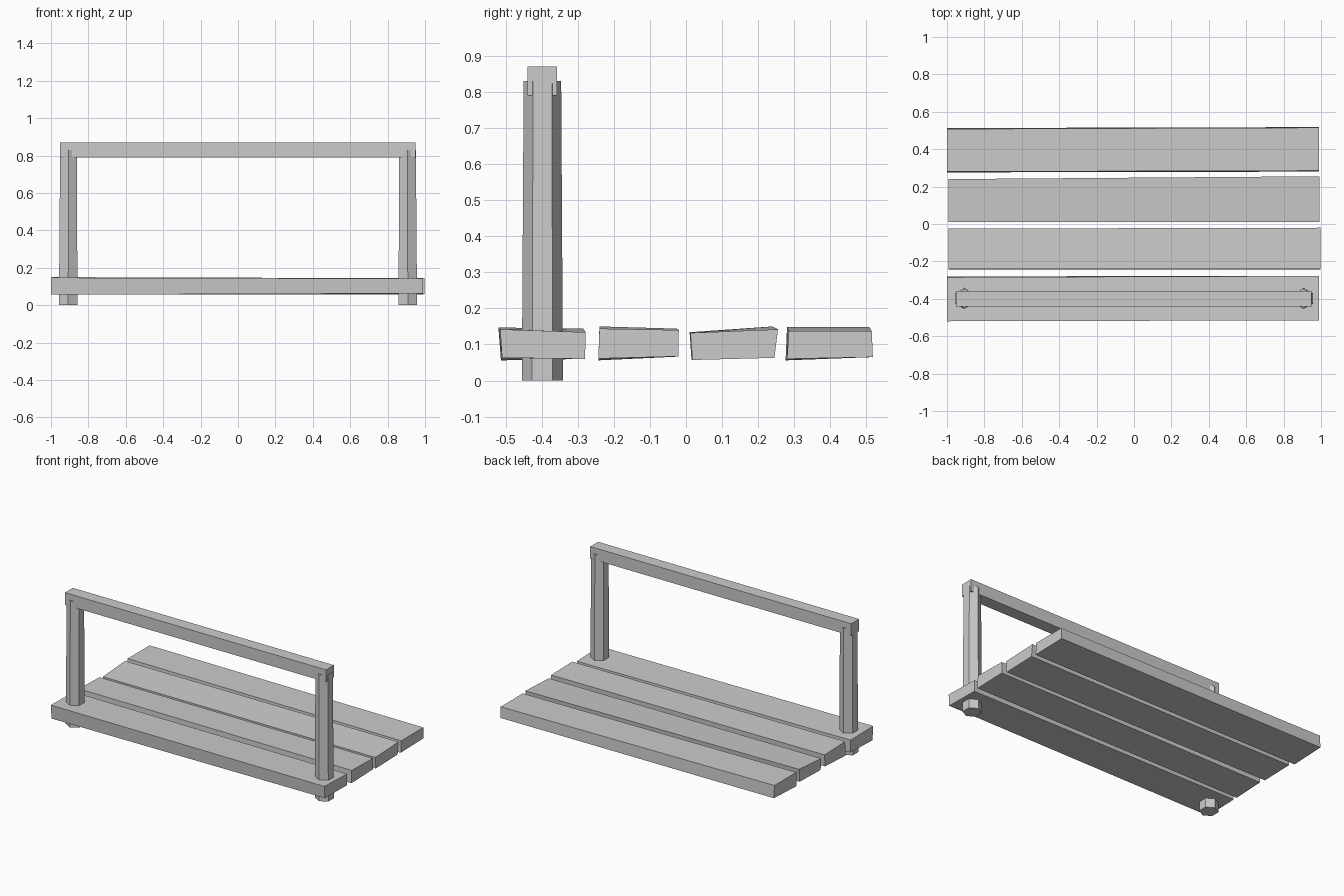
import bpy, bmesh, math

if "Cube" in bpy.data.objects:
    bpy.data.objects.remove(bpy.data.objects["Cube"])


def loft(name, lower, upper):
    """Flat-faced solid between two matching loops of points."""
    bm = bmesh.new()
    a = [bm.verts.new(p) for p in lower]
    b = [bm.verts.new(p) for p in upper]
    n = len(a)
    bm.faces.new(a)
    bm.faces.new(b)
    for i in range(n):
        j = (i + 1) % n
        bm.faces.new((a[i], a[j], b[j], b[i]))
    bmesh.ops.recalc_face_normals(bm, faces=bm.faces)
    mesh = bpy.data.meshes.new(name)
    bm.to_mesh(mesh)
    bm.free()
    obj = bpy.data.objects.new(name, mesh)
    bpy.context.collection.objects.link(obj)
    return obj


def hexagon(x, y, z, r):
    return [(x + r * math.cos(math.radians(30 + 60 * i)),
             y + r * math.sin(math.radians(30 + 60 * i)), z) for i in range(6)]


# Uneven planks: left x, left end (y, z) corners, right x, right end corners
planks = [
    (-1.0, [(-.513, .056), (-.28, .064), (-.285, .144), (-.52, .147)],
     .99, [(-.51, .063), (-.28, .06), (-.278, .134), (-.515, .142)]),
    (-.992, [(-.243, .056), (-.03, .066), (-.025, .144), (-.24, .15)],
     .997, [(-.243, .061), (-.021, .067), (-.02, .14), (-.24, .144)]),
    (-.992, [(.015, .06), (.235, .066), (.24, .15), (.01, .134)],
     .992, [(.018, .057), (.245, .063), (.255, .142), (.012, .132)]),
    (-1.0, [(.276, .056), (.513, .066), (.508, .148), (.28, .148)],
     .99, [(.28, .06), (.518, .065), (.515, .137), (.285, .137)]),
]
for i, (xl, left, xr, right) in enumerate(planks):
    loft(f"deck_plank_{i + 1}", [(xl, y, z) for y, z in left],
         [(xr, y, z) for y, z in right])

# Hexagonal posts, slightly tapered, passing through the front plank
for side, name in ((-1, "left_post"), (1, "right_post")):
    loft(name, hexagon(side * .908, -.398, 0, .057),
         hexagon(side * .906, -.398, .83, .052))

# Square hand rail over the posts
loft("hand_rail",
     [(-.953, y, z) for y, z in ((-.44, .79), (-.358, .79), (-.358, .87), (-.44, .87))],
     [(.949, y, z) for y, z in ((-.44, .79), (-.358, .79), (-.358, .87), (-.44, .87))])
